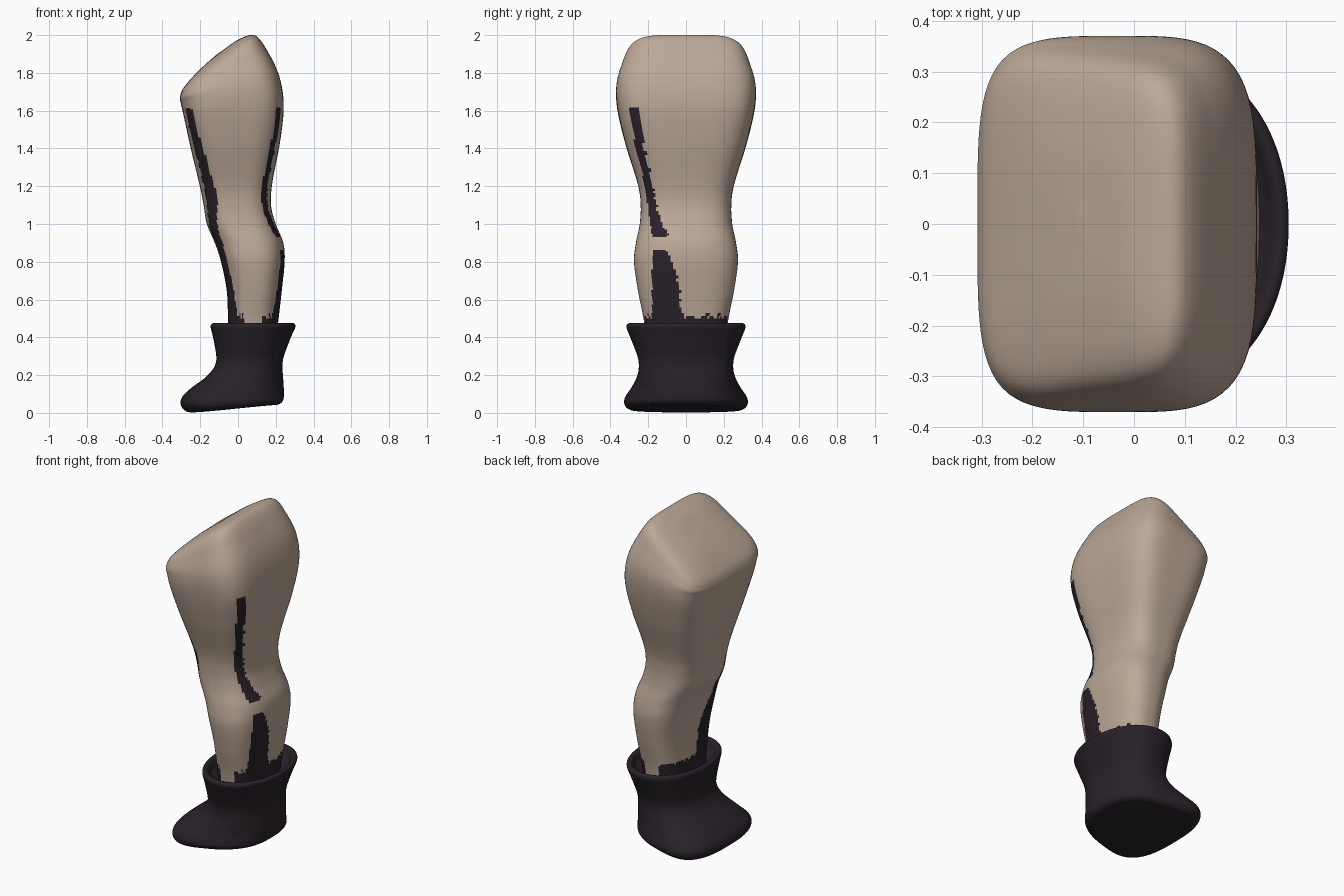
import bpy, bmesh, math, random

if "Cube" in bpy.data.objects:
    bpy.data.objects.remove(bpy.data.objects["Cube"])

random.seed(4)
SEG = 128


def material(name, rgb):
    m = bpy.data.materials.new(name)
    m.diffuse_color = (*rgb, 1)
    m.use_nodes = True
    m.node_tree.nodes["Principled BSDF"].inputs["Base Color"].default_value = m.diffuse_color
    return m


tan = material("tan", (0.50, 0.39, 0.31))
dark = material("dark", (0.022, 0.016, 0.022))


def spline(keys, steps):
    """Catmull-Rom through the key sections."""
    out = []
    for i in range(len(keys) - 1):
        a, b, c, d = (keys[max(0, min(len(keys) - 1, j))] for j in range(i - 1, i + 3))
        for s in range(steps):
            t = s / steps
            out.append([0.5 * (2*q + (r - p)*t + (2*p - 5*q + 4*r - w)*t*t
                               + (3*q - p - 3*r + w)*t**3)
                        for p, q, r, w in zip(a, b, c, d)])
    return out + [list(keys[-1])]


def loft(name, keys, steps, mats, pick=None):
    """Section: left x, left z, right x, right z, half width, squareness, taper."""
    bm = bmesh.new()
    rings = []
    for xl, zl, xr, zr, hw, n, taper in spline(keys, steps):
        ring = []
        for k in range(SEG):
            a = 2 * math.pi * k / SEG
            c, s = math.cos(a), math.sin(a)
            r = (abs(c)**n + abs(s)**n) ** (-1 / n)
            u, v = c * r, s * r
            ring.append(bm.verts.new(((xl + xr)/2 + u*(xr - xl)/2,
                                      v * hw * (1 - taper*u),
                                      max(0, (zl + zr)/2 + u*(zr - zl)/2))))
        rings.append(ring)
    for lo, hi in zip(rings, rings[1:]):
        for k in range(SEG):
            j = (k + 1) % SEG
            f = bm.faces.new((lo[k], lo[j], hi[j], hi[k]))
            if pick:
                f.material_index = pick(f.calc_center_median(), math.cos(2*math.pi*(k + .5)/SEG))
    bm.faces.new(rings[0])
    bm.faces.new(rings[-1])
    bmesh.ops.recalc_face_normals(bm, faces=bm.faces)
    for f in bm.faces:
        f.smooth = True
    me = bpy.data.meshes.new(name)
    bm.to_mesh(me)
    bm.free()
    for m in mats:
        me.materials.append(m)
    ob = bpy.data.objects.new(name, me)
    bpy.context.collection.objects.link(ob)
    return ob


# Dark stripe edges on the leg sides: z, y low, y high
stripe = [(1.61, -.30, -.25), (1.4, -.265, -.22), (1.22, -.22, -.18), (1.05, -.195, -.145),
          (.93, -.18, -.09), (.86, -.18, -.10), (.75, -.18, -.05), (.6, -.18, -.03), (.4, -.18, 0)]


def leg_colour(p, side):
    z = p.z
    if z < .51 + random.uniform(-.015, .015) and abs(side) > .35:
        return 1
    if side > 0 and .86 < z < .93:
        return 0
    for (z1, a1, b1), (z0, a0, b0) in zip(stripe, stripe[1:]):
        if z0 <= z <= z1:
            t = (z1 - z) / (z1 - z0)
            lo = a1 + (a0 - a1)*t - (.02 if side < 0 else 0)
            hi = b1 + (b0 - b1)*t + random.uniform(-.008, .008)
            return int(lo < p.y < hi)
    return 0


# Leg: ankle, calf, knee, thigh, then sections tilting into the slanted cap
leg = [(-.05, .38, .20, .38, .21, 2.6, 0),
       (-.053, .50, .215, .50, .225, 2.6, 0),
       (-.06, .65, .232, .65, .255, 2.6, 0),
       (-.09, .80, .247, .80, .275, 2.6, 0),
       (-.123, .90, .24, .90, .265, 2.6, 0),
       (-.165, 1.0, .20, 1.0, .245, 2.8, 0),
       (-.182, 1.1, .175, 1.1, .24, 3, 0),
       (-.202, 1.2, .182, 1.22, .255, 3.2, 0),
       (-.25, 1.40, .222, 1.43, .318, 3.6, 0),
       (-.285, 1.56, .242, 1.62, .36, 4, 0),
       (-.303, 1.64, .222, 1.77, .370, 4, 0),
       (-.307, 1.675, .165, 1.90, .350, 4.2, .03),
       (-.282, 1.73, .09, 1.998, .300, 4.5, .03),
       (-.20, 1.82, .00, 1.975, .17, 4, 0),
       (-.11, 1.90, -.08, 1.92, .02, 3, 0)]
loft("leg", leg, 10, [tan, dark], leg_colour)

# Boot: inner lining, rolled cuff, shaft, foot spreading to the toe, sole
boot = [(-.04, .40, .20, .40, .21, 2.3, 0),
        (-.09, .43, .25, .43, .26, 2.2, 0),
        (-.115, .468, .275, .468, .285, 2.1, 0),
        (-.135, .474, .295, .474, .304, 2.1, 0),
        (-.145, .455, .304, .455, .316, 2.1, 0),
        (-.132, .40, .28, .40, .295, 2.2, 0),
        (-.115, .30, .243, .30, .257, 2.4, 0),
        (-.125, .245, .235, .245, .250, 2.5, 0),
        (-.17, .19, .238, .20, .258, 2.6, .04),
        (-.25, .13, .242, .14, .282, 2.7, .14),
        (-.295, .085, .243, .095, .305, 2.8, .2),
        (-.303, .045, .238, .065, .312, 2.8, .2),
        (-.28, .012, .215, .045, .292, 2.8, .2),
        (-.23, .003, .17, .040, .24, 2.8, .2),
        (-.05, .018, 0, .024, .03, 2.5, 0)]
loft("boot", boot, 6, [dark])
